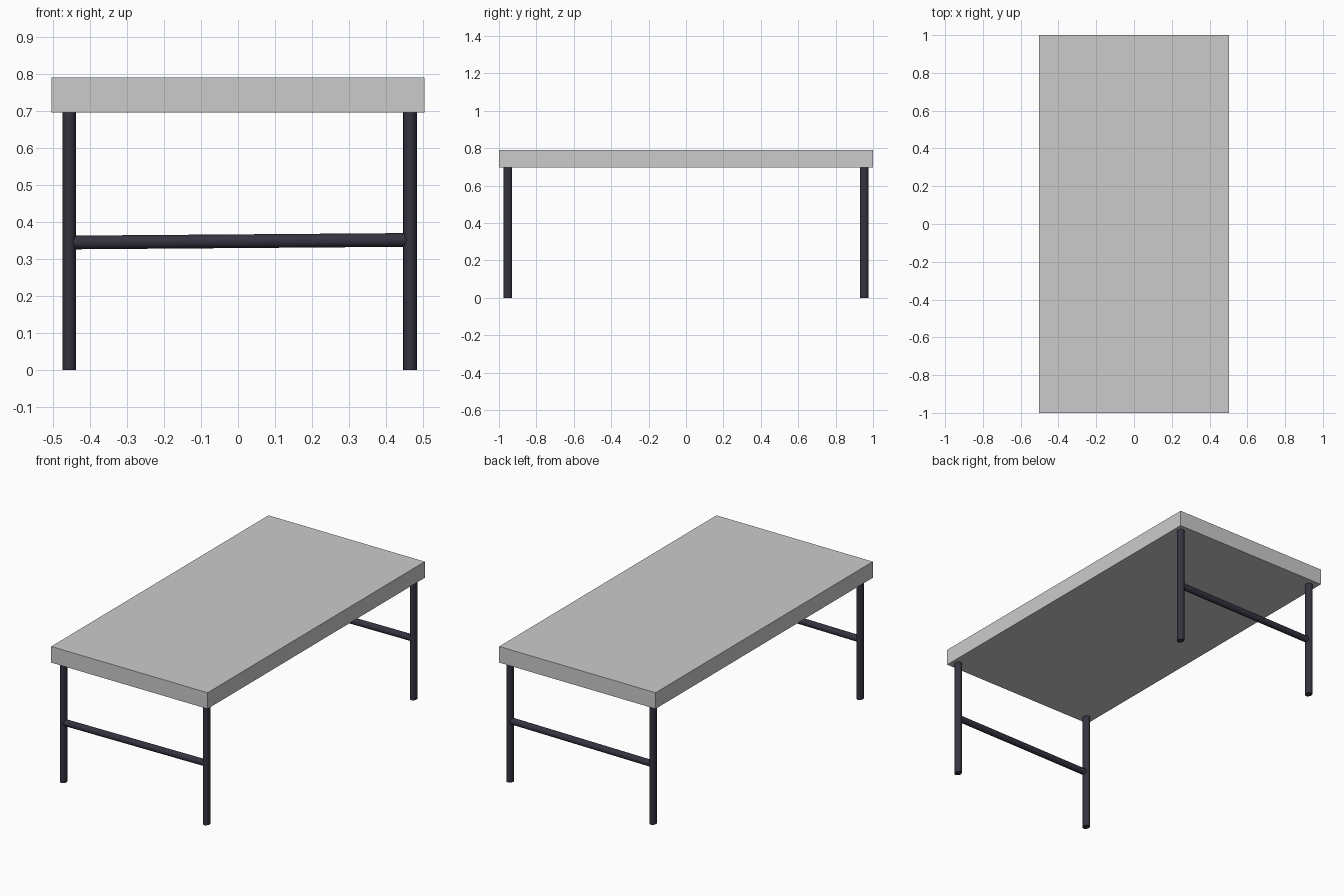
import bpy
from mathutils import Vector

if "Cube" in bpy.data.objects:
    bpy.data.objects.remove(bpy.data.objects["Cube"])

metal = bpy.data.materials.new("dark_metal")
metal.diffuse_color = (0.036, 0.032, 0.05, 1)
metal.use_nodes = True
metal.node_tree.nodes["Principled BSDF"].inputs["Base Color"].default_value = metal.diffuse_color

LEFT_X, RIGHT_X, LEG_Y = -0.456, 0.465, 0.953
UNDERSIDE, TOP = 0.697, 0.791


def tube(name, start, end, rx, ry):
    """Round or oval bar between two points."""
    a, b = Vector(start), Vector(end)
    bpy.ops.mesh.primitive_cylinder_add(vertices=32, radius=1, depth=(b - a).length,
                                        location=(a + b) / 2)
    ob = bpy.context.object
    ob.name = name
    ob.scale = (rx, ry, 1)
    ob.rotation_euler = (b - a).to_track_quat('Z', 'Y').to_euler() if a.x != b.x else (0, 0, 0)
    bpy.ops.object.transform_apply(location=False, rotation=True, scale=True)
    bpy.ops.object.shade_smooth_by_angle()
    ob.data.materials.append(metal)


# Thick slab top
bpy.ops.mesh.primitive_cube_add(size=1, location=(0, 0, (UNDERSIDE + TOP) / 2))
top = bpy.context.object
top.name = "tabletop"
top.scale = (1.008, 2, TOP - UNDERSIDE)
bpy.ops.object.transform_apply(location=False, rotation=False, scale=True)

# Leg pair and slightly sloping crossbar at each end
for end, y in (("front", -LEG_Y), ("back", LEG_Y)):
    for side, x in (("left", LEFT_X), ("right", RIGHT_X)):
        tube(f"{end}_{side}_leg", (x, y, 0), (x, y, UNDERSIDE), 0.0185, 0.023)
    tube(f"{end}_crossbar", (LEFT_X, y, 0.345), (RIGHT_X, y, 0.352), 0.0185, 0.0185)
